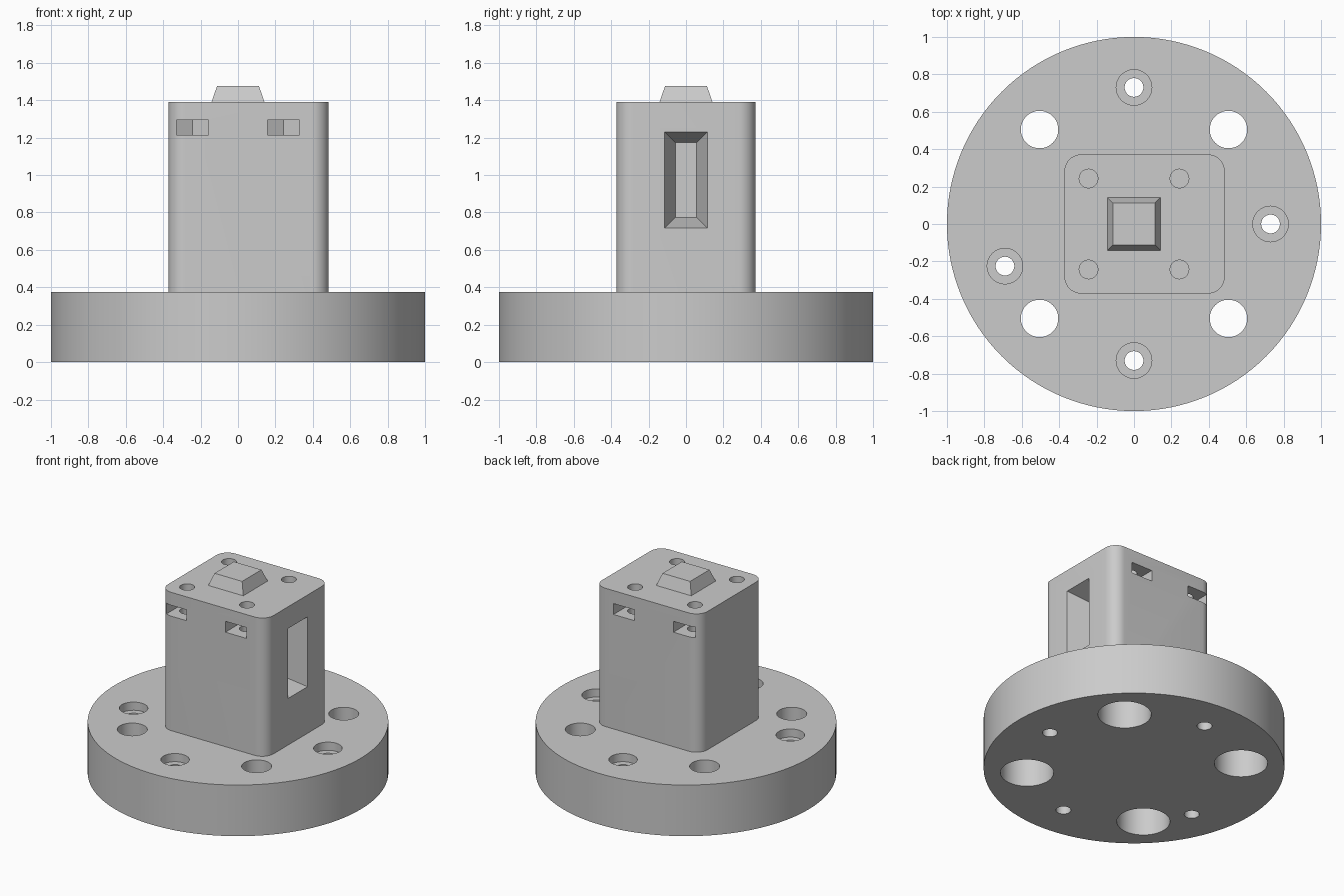
import bpy, bmesh, math

if "Cube" in bpy.data.objects:
    bpy.data.objects.remove(bpy.data.objects["Cube"], do_unlink=True)

grey = bpy.data.materials.new("light grey plastic")
grey.use_nodes = True
GREY = (0.6, 0.6, 0.6, 1)
grey.diffuse_color = GREY
grey.node_tree.nodes["Principled BSDF"].inputs["Base Color"].default_value = GREY


def loft(name, lower, upper):
    """Closed solid between two matching loops of points."""
    bm = bmesh.new()
    a = [bm.verts.new(p) for p in lower]
    b = [bm.verts.new(p) for p in upper]
    bm.faces.new(a[::-1])
    bm.faces.new(b)
    for i in range(len(a)):
        j = (i + 1) % len(a)
        bm.faces.new((a[i], a[j], b[j], b[i]))
    bmesh.ops.recalc_face_normals(bm, faces=bm.faces)
    mesh = bpy.data.meshes.new(name)
    bm.to_mesh(mesh)
    bm.free()
    obj = bpy.data.objects.new(name, mesh)
    mesh.materials.append(grey)
    bpy.context.collection.objects.link(obj)
    return obj


def prism(name, outline, z0, z1):
    return loft(name, [(x, y, z0) for x, y in outline], [(x, y, z1) for x, y in outline])


def circle(x, y, r, n=64):
    return [(x + r * math.cos(2 * math.pi * i / n), y + r * math.sin(2 * math.pi * i / n))
            for i in range(n)]


def rectangle(x0, x1, y0, y1):
    return [(x0, y0), (x1, y0), (x1, y1), (x0, y1)]


def rounded_rectangle(x0, x1, y0, y1, r, steps=10):
    centres = rectangle(x0 + r, x1 - r, y0 + r, y1 - r)
    points = []
    for k, (cx, cy) in enumerate(centres):
        for i in range(steps + 1):
            t = math.pi * (1 + k / 2 + i / steps / 2)
            points.append((cx + r * math.cos(t), cy + r * math.sin(t)))
    return points


def cut(target, cutter):
    mod = target.modifiers.new("cut", "BOOLEAN")
    mod.operation = "DIFFERENCE"
    mod.solver = "EXACT"
    mod.object = cutter
    bpy.context.view_layer.objects.active = target
    bpy.ops.object.modifier_apply(modifier=mod.name)
    bpy.data.objects.remove(cutter, do_unlink=True)


BASE_TOP, TOWER_TOP = 0.375, 1.39

# Round base
base = prism("round_base", circle(0, 0, 1, 128), 0, BASE_TOP)

# Through holes, widened from below
for sx in (-1, 1):
    for sy in (-1, 1):
        x, y = 0.505 * sx, 0.505 * sy
        cut(base, prism("hole", circle(x, y, 0.1), -0.1, 0.5))
        cut(base, prism("recess", circle(x, y, 0.177), -0.1, 0.25))

# Screw holes, widened from above
for x, y in ((0, 0.73), (0, -0.73), (0.73, 0), (-0.69, -0.225)):
    cut(base, prism("hole", circle(x, y, 0.05), -0.1, 0.5))
    cut(base, prism("recess", circle(x, y, 0.095), BASE_TOP - 0.06, 0.5))

# Tower block
tower = prism("tower", rounded_rectangle(-0.372, 0.485, -0.372, 0.372, 0.09),
              BASE_TOP, TOWER_TOP)

# Nut slots with pointed inner ends, and the screw holes above them
HOLE, HALF = 0.243, 0.085
for sx in (-1, 1):
    for sy in (-1, 1):
        x = HOLE * sx
        inner, tip = HOLE - 0.049, HOLE - 0.098
        outline = [(x - HALF, 0.45), (x - HALF, inner), (x, tip),
                   (x + HALF, inner), (x + HALF, 0.45)]
        cut(tower, prism("slot", [(px, py * sy) for px, py in outline], 1.215, 1.295))
        cut(tower, prism("hole", circle(x, HOLE * sy, 0.05, 48), 1.05, 1.5))

# Tapered pocket in the left side
def pocket_loop(x, inset):
    return [(x, y, z) for y, z in rectangle(-0.114 + inset, 0.114 - inset,
                                            0.717 + inset, 1.23 - inset)]

cut(tower, loft("pocket", pocket_loop(0.485 - 0.17, 0.057), pocket_loop(0.485 + 0.03, -0.01)))

# Tapered key on the top
def key_loop(half, z):
    return [(x, y, z) for x, y in rectangle(-half, half, -half, half)]

key = loft("top_key", key_loop(0.142, TOWER_TOP), key_loop(0.112, 1.476))

# Smooth round walls, sharp edges
for obj in (base, tower):
    bpy.ops.object.select_all(action="DESELECT")
    obj.select_set(True)
    bpy.context.view_layer.objects.active = obj
    bpy.ops.object.shade_smooth_by_angle(angle=math.radians(25))
